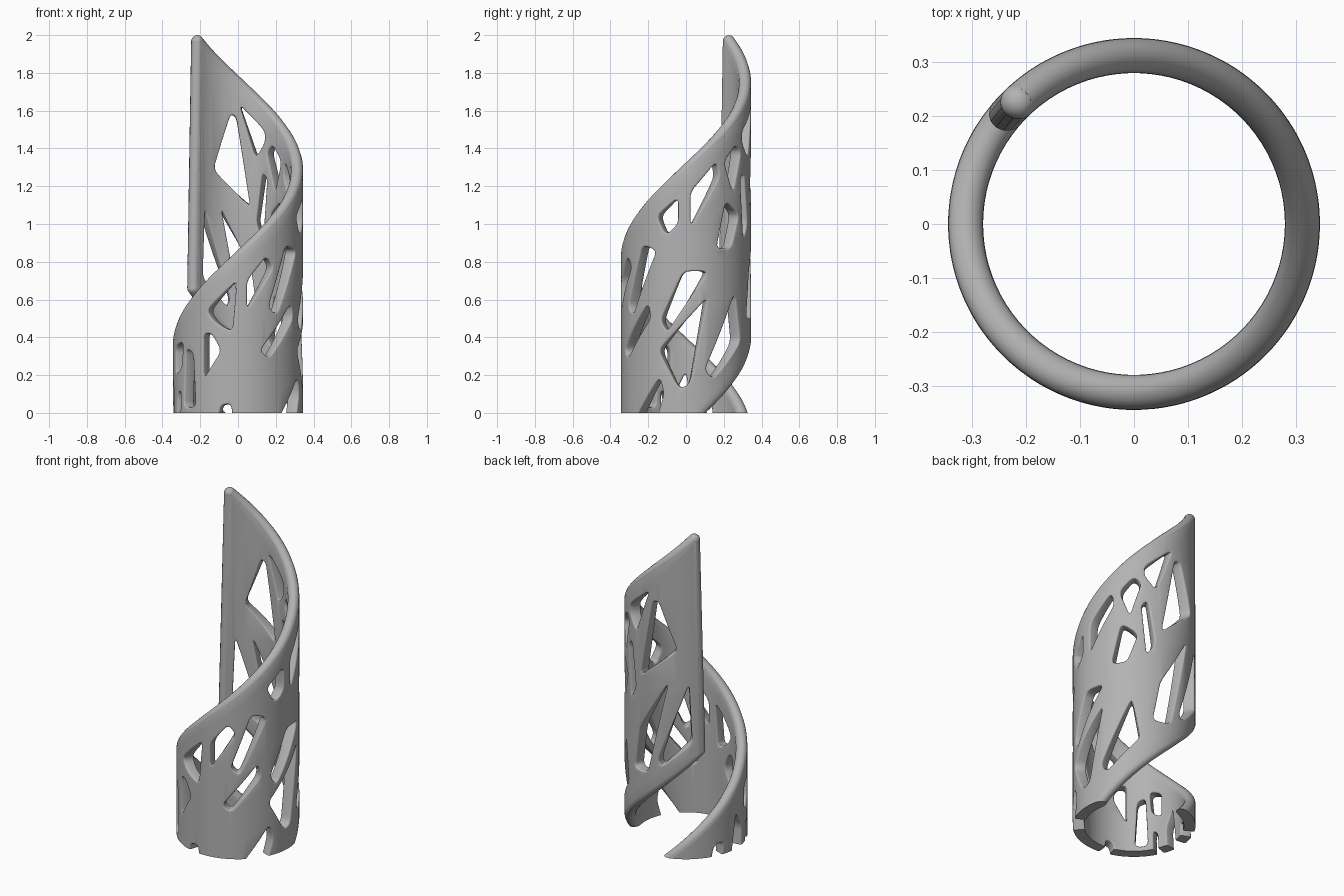
import bpy, bmesh, math
from mathutils import Vector, Matrix

if "Cube" in bpy.data.objects:
    bpy.data.objects.remove(bpy.data.objects["Cube"], do_unlink=True)

RADIUS = 0.3125      # middle of the wall
HALF = 0.0325        # half the wall thickness
SLOPE = 0.00514      # rise of the spiral per degree
SOFT = 0.008         # edge softening
TOP = (133.5, 1.967)
LOW = (139, 0.66)
FLOOR = -0.15        # the flat sheet runs below ground, then is trimmed

grey = bpy.data.materials.new("plain_grey")
grey.use_nodes = True
grey.diffuse_color = (0.45, 0.45, 0.45, 1)
grey.node_tree.nodes["Principled BSDF"].inputs["Base Color"].default_value = grey.diffuse_color


def flat(angle, z):
    """Place an angle and height on the unrolled sheet."""
    return Vector((math.radians(angle) * RADIUS, z, 0))


def rounded(corners, reach=0.035):
    """Round every corner of a polygon with a short curve."""
    out = []
    for i, p in enumerate(corners):
        a, b = corners[i - 1] - p, corners[(i + 1) % len(corners)] - p
        a *= min(reach / a.length, 0.4)
        b *= min(reach / b.length, 0.4)
        for k in range(5):
            t = k / 4
            out.append(p + a * (1 - t) ** 2 + b * t ** 2)
    return out


def add_spline(curve, points, closed):
    spline = curve.splines.new('POLY')
    spline.points.add(len(points) - 1)
    for target, p in zip(spline.points, points):
        target.co = (*p, 1)
    spline.use_cyclic_u = closed


def curve_to_bmesh(curve):
    """Bake a curve into an editable mesh and drop the curve."""
    helper = bpy.data.objects.new("helper_curve", curve)
    bpy.context.collection.objects.link(helper)
    graph = bpy.context.evaluated_depsgraph_get()
    mesh = bpy.data.meshes.new_from_object(helper.evaluated_get(graph))
    bm = bmesh.new()
    bm.from_mesh(mesh)
    bpy.data.objects.remove(helper, do_unlink=True)
    bpy.data.meshes.remove(mesh)
    return bm


def cut(bm, point, normal, trim=False):
    bmesh.ops.bisect_plane(bm, geom=bm.verts[:] + bm.edges[:] + bm.faces[:], dist=1e-6,
                           plane_co=point, plane_no=normal, clear_inner=trim)


def roll_up(name, bm):
    """Trim at the ground, slice finely and roll the sheet into a cylinder."""
    bmesh.ops.remove_doubles(bm, verts=bm.verts[:], dist=1e-5)
    cut(bm, (0, 0, 0), (0, 1, 0), trim=True)
    bmesh.ops.holes_fill(bm, edges=[e for e in bm.edges if e.is_boundary], sides=0)
    for angle in range(-260, 144, 4):
        cut(bm, flat(angle, 0), (1, 0, 0))
    bmesh.ops.recalc_face_normals(bm, faces=bm.faces[:])
    for v in bm.verts:
        turn, z, r = v.co.x / RADIUS, v.co.y, RADIUS + v.co.z
        v.co = (r * math.cos(turn), r * math.sin(turn), z)
    mesh = bpy.data.meshes.new(name)
    bm.to_mesh(mesh)
    bm.free()
    mesh.materials.clear()
    mesh.materials.append(grey)
    obj = bpy.data.objects.new(name, mesh)
    bpy.context.collection.objects.link(obj)
    bpy.ops.object.select_all(action='DESELECT')
    obj.select_set(True)
    bpy.context.view_layer.objects.active = obj
    bpy.ops.object.shade_smooth_by_angle(angle=math.radians(40))
    return obj


def spiral_end(start):
    """Where a spiral edge from this corner reaches the trim depth."""
    return (start[0] - (start[1] - FLOOR) / SLOPE, FLOOR)


# Openings as angle and height corners, in three tiers
upper_openings = [
    [(88, 1.63), (60, 1.49), (60, 1.43), (71, 1.35)],
    [(98, 1.58), (117, 1.29), (77, 1.09), (92, 1.57)],
    [(57, 1.38), (50, 1.42), (36, 1.33), (46, 1.17)],
    [(-27, 1.04), (-7, 1.14), (-7, 1), (-18, .94)],
    [(4, .99), (4, 1.17), (28, 1.33), (31, 1.25)],
    [(28, .87), (43, .87), (54, 1.05), (38, 1.12)],
    [(57, 1.24), (63, 1.27), (70, 1), (62, .92)],
]
middle_openings = [
    [(128, 1.08), (131, .72), (101, .56), (98, .6)],
    [(108, 1.08), (76, .76), (68, .5), (86, .5)],
    [(-2, .75), (20, .75), (-17, .43), (-23, .49)],
    [(19, .61), (-25, .33), (-6, .13), (3, .15)],
    [(48, .63), (56, .38), (24, .18), (17, .23)],
    [(-27, .86), (-42, .89), (-62, .56), (-54, .52)],
    [(-82, .55), (-82, .7), (-64, .83), (-57, .77)],
    [(-36, .58), (-33, .5), (-62, .29), (-70, .33)],
]
lower_openings = [
    [(-119, .54), (-91, .7), (-95, .43), (-111, .48)],
    [(-122, .18), (-122, .42), (-114, .42), (-105, .33)],
    [(-163, .2), (-163, .35), (-148, .38), (-150, .24)],
    [(-143, .34), (-134, .32), (-131, .03), (-146, .03)],
    [(-108, -.08), (-106, .04), (-96, .05), (-94, -.08)],
    [(-57, -.08), (-24, .19), (-20, .1), (-30, -.08)],
    [(-160, -.08), (-158, .1), (-152, .12), (-153, -.08)],
    [(-188, -.08), (-180, .22), (-170, .12), (-172, -.08)],
    [(-212, -.08), (-208, .06), (-198, .08), (-200, -.08)],
]

# Pierced panel
sheet = bpy.data.curves.new("sheet", 'CURVE')
sheet.dimensions = '2D'
sheet.fill_mode = 'BOTH'
sheet.extrude = HALF - SOFT
sheet.bevel_depth = SOFT
sheet.bevel_resolution = 2
sheet.offset = -SOFT
grow = Vector((0, 0.011, 0))
side = Vector((SOFT, 0, 0))
outline = [flat(*spiral_end(LOW)) - grow, flat(*LOW) - grow + side,
           flat(*TOP) + grow + side, flat(*spiral_end(TOP)) + grow]
add_spline(sheet, outline, True)
for opening in upper_openings + middle_openings + lower_openings:
    add_spline(sheet, rounded([flat(*p) for p in opening]), True)
roll_up("pierced_panel", curve_to_bmesh(sheet))

# Round rim along the spiral edges and the upright end
rim = bpy.data.curves.new("rim", 'CURVE')
rim.dimensions = '3D'
rim.bevel_depth = HALF
rim.bevel_resolution = 5
for a, b in ((LOW, spiral_end(LOW)), (LOW, TOP), (TOP, spiral_end(TOP))):
    add_spline(rim, [flat(*a), flat(*b)], False)
rim_mesh = curve_to_bmesh(rim)
for corner in (LOW, TOP):
    bmesh.ops.create_uvsphere(rim_mesh, u_segments=20, v_segments=12, radius=HALF,
                              matrix=Matrix.Translation(flat(*corner)))
roll_up("round_rim", rim_mesh)
